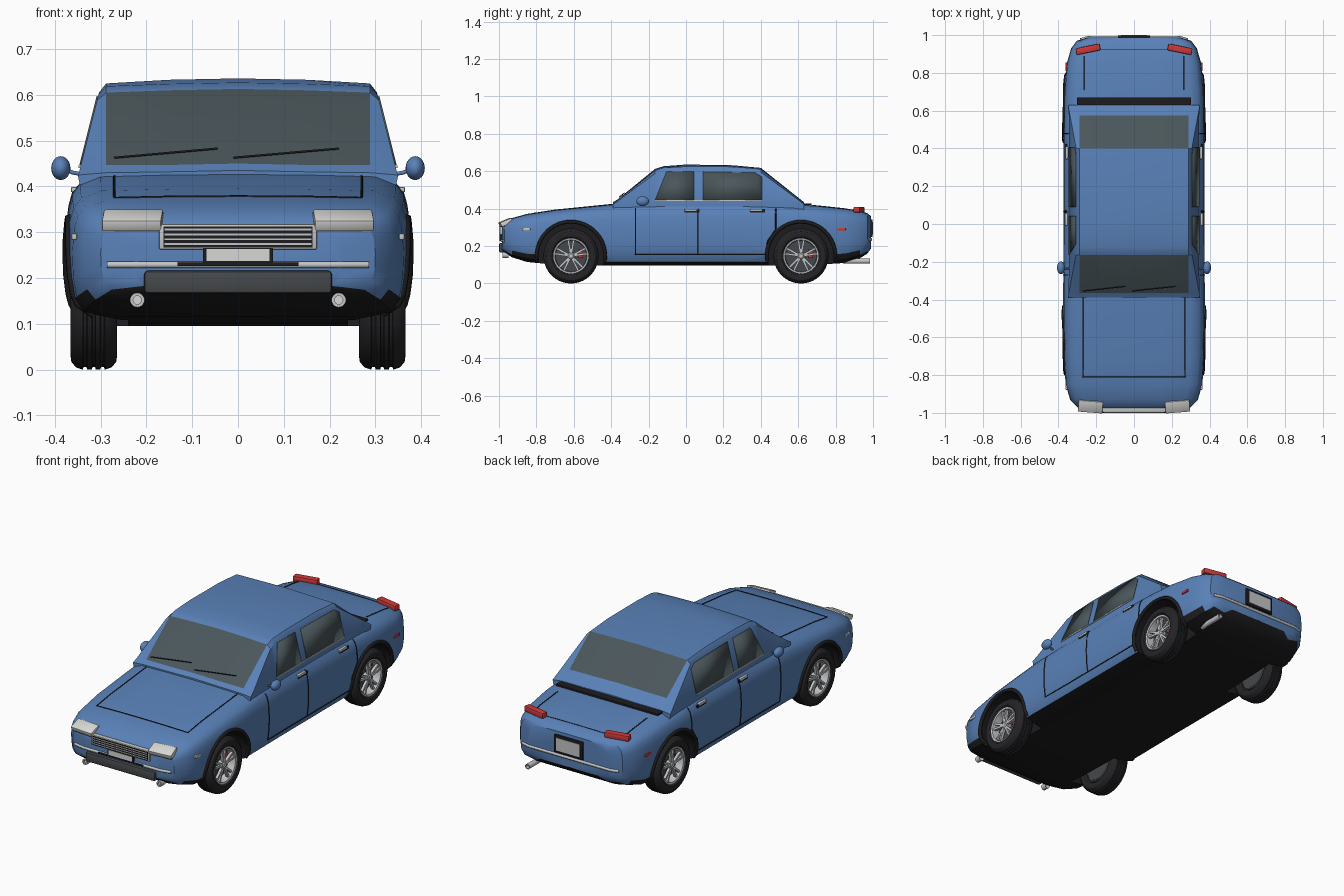
import bpy, bmesh, math
from mathutils import Vector, Matrix
from mathutils.bvhtree import BVHTree

cube = bpy.data.objects.get("Cube")
if cube:
    bpy.data.objects.remove(cube)


def material(name, r, g, b):
    m = bpy.data.materials.new(name)
    m.use_nodes = True
    m.diffuse_color = (r, g, b, 1)
    m.node_tree.nodes["Principled BSDF"].inputs["Base Color"].default_value = (r, g, b, 1)
    return m


BLUE = material("body blue", .10, .22, .48)
BLACK = material("trim black", .012, .012, .014)
GLASS = material("window glass", .07, .095, .105)
SILVER = material("silver", .55, .56, .57)
WHITE = material("lamp white", .68, .68, .66)
RED = material("lamp red", .62, .04, .04)
RUBBER = material("tyre rubber", .018, .018, .021)
GREY = material("dark grey", .06, .065, .07)


def finish(name, bm, mats, loc=(0, 0, 0), rot=(0, 0, 0)):
    mesh = bpy.data.meshes.new(name)
    bmesh.ops.recalc_face_normals(bm, faces=bm.faces[:])
    bm.to_mesh(mesh)
    bm.free()
    for m in mats:
        mesh.materials.append(m)
    obj = bpy.data.objects.new(name, mesh)
    obj.location, obj.rotation_euler = loc, rot
    bpy.context.collection.objects.link(obj)
    return obj


def box(name, loc, size, mat, rot=(0, 0, 0), bevel=0):
    bm = bmesh.new()
    bmesh.ops.create_cube(bm, size=1, matrix=Matrix.Diagonal((*size, 1)))
    if bevel:
        bmesh.ops.bevel(bm, geom=bm.edges[:], offset=bevel, segments=2, affect='EDGES', profile=.5)
    return finish(name, bm, [mat], loc, rot)


def loft(name, rings, mats, rule):
    bm = bmesh.new()
    rows = [[bm.verts.new(p) for p in ring] for ring in rings]
    n = len(rows[0])
    for a, b in zip(rows, rows[1:]):
        for i in range(n):
            j = (i + 1) % n
            bm.faces.new((a[i], a[j], b[j], b[i]))
    bm.faces.new(rows[0])
    bm.faces.new(rows[-1])
    bmesh.ops.recalc_face_normals(bm, faces=bm.faces[:])
    for f in bm.faces:
        f.material_index = int(rule(f.normal, f.calc_center_median()))
    return finish(name, bm, mats)


def lathe(name, profile, loc, side, mat, steps=40, axis='X'):
    bm = bmesh.new()
    vs = [bm.verts.new((x * side, 0, r)) for x, r in profile]
    es = [bm.edges.new(pair) for pair in zip(vs, vs[1:])]
    bmesh.ops.spin(bm, geom=vs + es, cent=(0, 0, 0), axis=(1, 0, 0), angle=math.tau, steps=steps, use_merge=True)
    bmesh.ops.remove_doubles(bm, verts=bm.verts[:], dist=.0001)
    return finish(name, bm, [mat], loc, (0, 0, math.pi / 2) if axis == 'Y' else (0, 0, 0))


def tube(name, points, radius, mat):
    curve = bpy.data.curves.new(name, 'CURVE')
    curve.dimensions = '3D'
    curve.bevel_depth, curve.bevel_resolution, curve.use_fill_caps = radius, 1, True
    spline = curve.splines.new('POLY')
    spline.points.add(len(points) - 1)
    for p, q in zip(spline.points, points):
        p.co = (*q, 1)
    curve.materials.append(mat)
    obj = bpy.data.objects.new(name, curve)
    bpy.context.collection.objects.link(obj)
    return obj


# Lower body: one cross-section scaled along the length
SECTION = [(0, 0), (.7, 0), (.92, .06), (.975, .17), (.995, .35), (1, .55), (.988, .76),
           (.965, .86), (.92, .93), (.8, .985), (.4, .997), (0, 1)]
STATIONS = [(-.985, .225, .175, .30), (-.97, .30, .165, .325), (-.93, .338, .14, .35), (-.85, .362, .115, .372),
            (-.7, .372, .10, .395), (-.5, .375, .095, .415), (-.37, .375, .095, .428), (-.1, .373, .095, .435),
            (.3, .373, .095, .435), (.55, .373, .095, .427), (.7, .37, .10, .418), (.85, .356, .11, .402),
            (.93, .333, .135, .388), (.97, .303, .16, .376), (.988, .245, .185, .36)]


def body_ring(y, w, zb, zt):
    half = [Vector((x * w, y, zb + z * (zt - zb))) for x, z in SECTION]
    return half + [Vector((-p.x, p.y, p.z)) for p in half[-2:0:-1]]


body = loft("lower_body", [body_ring(*s) for s in STATIONS], [BLUE, BLACK], lambda n, c: n.z < -.5)

# Wheel wells cut from the body
AXLE, HUB = .615, .147
for side in (-1, 1):
    for y in (-AXLE, AXLE):
        bm = bmesh.new()
        bmesh.ops.create_cone(bm, cap_ends=True, segments=40, radius1=.178, radius2=.178, depth=.3,
                              matrix=Matrix.Rotation(math.pi / 2, 4, 'Y'))
        for f in bm.faces:
            f.material_index = 1
        cutter = finish("well_cutter", bm, [BLUE, BLACK], (side * .39, y, HUB))
        cutter.hide_render = True
        mod = body.modifiers.new("well", 'BOOLEAN')
        mod.object, mod.operation, mod.solver = cutter, 'DIFFERENCE', 'EXACT'
        bpy.context.view_layer.objects.active = body
        bpy.ops.object.modifier_apply(modifier=mod.name)
        bpy.data.objects.remove(cutter)
bpy.context.view_layer.update()
tree = BVHTree.FromObject(body, bpy.context.evaluated_depsgraph_get())


def on_body(p, d):
    d = Vector(d)
    hit = tree.ray_cast(Vector(p) - d * 2, d)[0]
    return hit if hit else Vector(p)


def seam(name, corners, d, radius, mat=BLACK, steps=10):
    pts = [Vector(corners[0])]
    for a, b in zip(corners, corners[1:]):
        pts += [Vector(a).lerp(Vector(b), i / steps) for i in range(1, steps + 1)]
    return tube(name, [on_body(p, d) for p in pts], radius, mat)


# Cabin: leaning sides, domed roof, sloped front and rear glass
def side_x(z):
    return .345 - (z - .44) * .25


def cabin_ring(y, edge, shoulder, top):
    belt = min(.44, edge - .003)
    half = [(.34, .38), (side_x(belt), belt), (side_x(edge), edge), (.288, shoulder), (.15, top - .003), (0, top)]
    half = [Vector((x, y, z)) for x, z in half]
    return half + [Vector((-p.x, p.y, p.z)) for p in half[-2::-1]]


CABIN = [(-.39, .425, .43, .435), (-.365, .44, .447, .45), (-.165, .588, .605, .613), (-.12, .60, .619, .627),
         (0, .605, .625, .636), (.25, .605, .624, .632), (.40, .595, .612, .618),
         (.575, .466, .475, .479), (.63, .425, .432, .435)]
loft("cabin", [cabin_ring(*c) for c in CABIN], [BLUE, GLASS],
     lambda n, c: c.z > .45 and abs(c.x) < .25 and (-.365 < c.y < -.165 or .40 < c.y < .575))

# Side windows, with a bright strip below
WINDOWS = {"front_window": [(-.165, .447), (.043, .447), (.043, .597), (-.105, .597)],
           "rear_window": [(.09, .447), (.405, .447), (.405, .57), (.37, .592), (.09, .597)]}
for side in (-1, 1):
    for name, outline in WINDOWS.items():
        bm = bmesh.new()
        bm.faces.new([bm.verts.new((side * (side_x(z) + .001), y, z)) for y, z in outline])
        pane = finish(name, bm, [GLASS])
        solid = pane.modifiers.new("thickness", 'SOLIDIFY')
        solid.thickness, solid.offset = .004, 0
    box("window_strip", (side * .345, .12, .443), (.006, .57, .005), SILVER)

    # Doors: seams and handles
    side_in = (-side, 0, 0)
    for name, line in {"front_door_seam": [(-.27, .41), (-.27, .155), (.43, .155)],
                       "middle_door_seam": [(.065, .415), (.065, .155)],
                       "rear_door_seam": [(.48, .41), (.48, .29), (.435, .225), (.43, .155)]}.items():
        seam(name, [(0, y, z) for y, z in line], side_in, .003)
    for y in (.025, .375):
        box("door_handle", on_body((0, y, .393), side_in), (.018, .065, .012), SILVER, bevel=.003)
        box("handle_recess", on_body((0, y + .008, .387), side_in), (.006, .08, .016), BLACK)

    # Side marker lamps
    for y, mat in ((-.855, SILVER), (.832, RED)):
        box("side_marker", on_body((0, y, .29), side_in), (.012, .045, .014), mat, bevel=.003)

    # Door mirrors
    tube("mirror_arm", [(side * x, -.235, z) for x, z in ((.32, .424), (.36, .43), (.385, .44))], .005, BLUE)
    bm = bmesh.new()
    bmesh.ops.create_uvsphere(bm, u_segments=20, v_segments=12, radius=1, matrix=Matrix.Diagonal((.021, .034, .026, 1)))
    finish("door_mirror", bm, [BLUE], (side * .387, -.232, .44))

    # Lamps
    box("headlight", (side * .23, -.964, .326), (.13, .066, .026), WHITE, (.4, 0, side * .08), .004)
    box("tail_light", (side * .243, .925, .395), (.13, .036, .03), RED, (0, 0, -side * .2), .006)
    lathe("fog_lamp_ring", [(-.02, .016), (.012, .016), (.012, .009), (0, .009)], (side * .22, -.97, .152), -1, SILVER, 20, 'Y')
    lathe("fog_lamp_lens", [(.004, 0), (.004, .01)], (side * .22, -.97, .152), -1, WHITE, 20, 'Y')

# Panel seams on bonnet and boot, rear vent
down = (0, 0, -1)
seam("bonnet_seam", [(-.27, -.38, 0), (-.27, -.81, 0), (.27, -.81, 0), (.27, -.38, 0)], down, .003)
for side in (-1, 1):
    seam("boot_side_seam", [(side * .265, .71, 0), (side * .265, .89, 0)], down, .003)
seam("boot_rear_seam", [(-.265, .925, 0), (.265, .925, 0)], down, .002)
box("rear_vent", (0, .65, .424), (.605, .04, .009), BLACK)


# Wipers
def on_windscreen(x, z):
    return (x, -.365 + (z - .45) / .163 * .2 - .006, z)


for x0, x1 in ((-.27, -.045), (-.01, .22)):
    tube("wiper", [on_windscreen(x0, .463), on_windscreen(x1, .483)], .0025, BLACK)

# Nose: grille, number plate, bumper
box("grille_frame", (0, -.981, .29), (.345, .03, .056), SILVER, bevel=.004)
box("grille_back", (0, -.985, .29), (.325, .026, .046), BLACK)
for i in range(4):
    box("grille_bar", (0, -.996, .274 + i * .0107), (.32, .008, .004), SILVER)
box("front_plate_frame", (0, -.986, .25), (.152, .02, .036), BLACK)
box("front_plate", (0, -.992, .25), (.138, .012, .026), WHITE)
box("front_bumper_bar", (0, -.986, .23), (.265, .02, .007), BLACK)
box("front_bumper_pad", (0, -.98, .191), (.41, .04, .05), GREY, bevel=.008)
seam("front_bumper_strip", [(-.285, 0, .229), (.285, 0, .229)], (0, 1, 0), .008, SILVER, 30)

# Tail: bumper strip, number plate, exhaust
seam("rear_bumper_strip", [(-.285, 0, .235), (.285, 0, .235)], (0, -1, 0), .008, SILVER, 30)
box("rear_plate_frame", (0, .99, .295), (.17, .016, .095), BLACK, bevel=.003)
box("rear_plate", (0, .995, .295), (.14, .01, .068), SILVER)
lathe("exhaust_pipe", [(-.1, .014), (.045, .014), (.045, .010), (-.05, .010), (-.05, 0)], (.25, .94, .12), 1, SILVER, 20, 'Y')

# Wheels with arch lips
TYRE = [(.038, .094), (.048, .103), (.051, .115), (.049, .130), (.039, .142), (.024, .147), (.022, .141), (.016, .141),
        (.014, .147), (.004, .147), (.003, .141)]
TYRE += [(-x, r) for x, r in reversed(TYRE)]
for side in (-1, 1):
    for y in (-AXLE, AXLE):
        hub = Vector((side * .315, y, HUB))
        lathe("tyre", TYRE, hub, side, RUBBER)
        lathe("rim", [(.036, .097), (.043, .094), (.041, .086), (.02, .083), (-.04, .083)], hub, side, SILVER)
        lathe("wheel_back", [(.0, 0), (.0, .086), (-.038, .09), (-.038, 0)], hub, side, GREY)
        lathe("brake_disc", [(.008, 0), (.008, .062), (.001, .062)], hub, side, GREY)
        lathe("hub_cap", [(.040, 0), (.039, .012), (.03, .022), (.005, .022)], hub, side, SILVER, 20)
        box("brake_caliper", hub + Vector((side * .012, .052, .012)), (.014, .024, .045), RED, bevel=.003)
        for k in range(5):
            for split in (-.17, .17):
                a = k * math.tau / 5 + split
                arm = Vector((side * .028, -math.sin(a) * .052, math.cos(a) * .052))
                box("wheel_spoke", hub + arm, (.014, .011, .074), SILVER, (a, 0, 0))
        arc = [math.radians(t) for t in range(-8, 189, 7)]
        lip = [(0, y + .183 * math.cos(t), HUB + .183 * math.sin(t)) for t in arc]
        tube("arch_lip", [on_body(p, (-side, 0, 0)) for p in lip], .010, BLACK)

# Smooth shading with sharp edges kept
bpy.ops.object.select_all(action='DESELECT')
for obj in bpy.context.scene.objects:
    if obj.type == 'MESH':
        obj.select_set(True)
        bpy.context.view_layer.objects.active = obj
bpy.ops.object.shade_smooth_by_angle(angle=math.radians(32))
